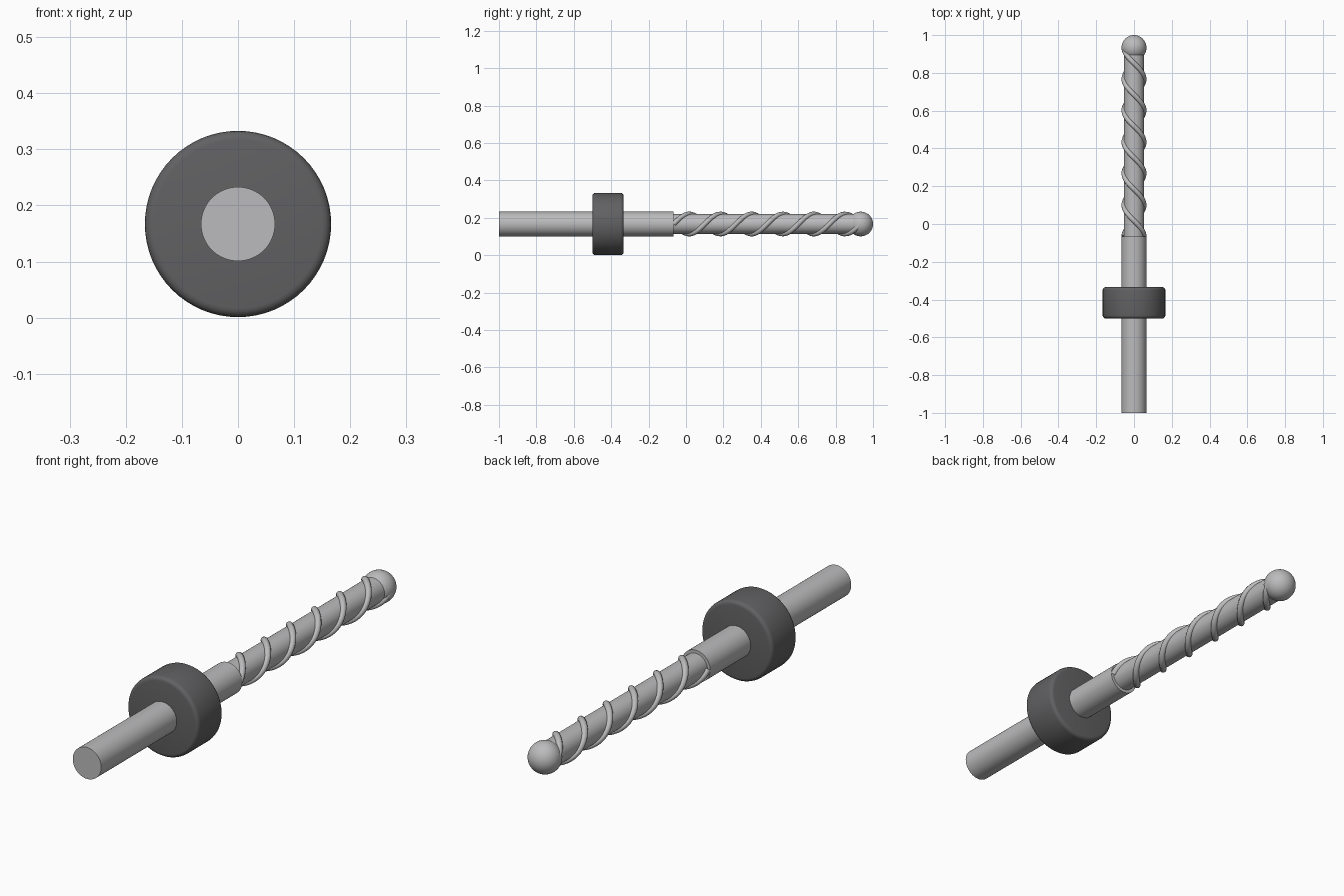
import bpy
from math import cos, sin, pi, radians
from mathutils import Vector

if "Cube" in bpy.data.objects:
    bpy.data.objects.remove(bpy.data.objects["Cube"], do_unlink=True)

AXIS_Z = 0.167      # height of the long axis
JOINT = -0.066      # where the handle meets the twisted rod
BALL_Y = 0.934


def material(name, rgb):
    mat = bpy.data.materials.new(name)
    mat.use_nodes = True
    mat.diffuse_color = (*rgb, 1)
    mat.node_tree.nodes["Principled BSDF"].inputs["Base Color"].default_value = (*rgb, 1)
    return mat


steel = material("light steel", (0.50, 0.50, 0.51))
rubber = material("dark grey rubber", (0.12, 0.12, 0.125))


def finish(obj, name, mat):
    obj.name = name
    obj.data.materials.append(mat)
    return obj


def rod(name, radius, y0, y1, mat, bevel=0):
    """Cylinder lying along y, with optionally rounded rims."""
    bpy.ops.mesh.primitive_cylinder_add(
        vertices=64, radius=radius, depth=y1 - y0,
        location=(0, (y0 + y1) / 2, AXIS_Z), rotation=(pi / 2, 0, 0))
    obj = finish(bpy.context.object, name, mat)
    if bevel:
        mod = obj.modifiers.new("rounded rims", "BEVEL")
        mod.width, mod.segments, mod.limit_method = bevel, 4, "ANGLE"
        bpy.ops.object.modifier_apply(modifier=mod.name)
    bpy.ops.object.shade_smooth_by_angle(angle=radians(40))
    return obj


# Handle, collar and inner rod
rod("handle_shaft", 0.066, -1, JOINT, steel)
rod("collar", 0.166, -0.5, -0.334, rubber, bevel=0.016)
rod("inner_rod", 0.053, JOINT - 0.02, BALL_Y, steel)

# Ball tip
bpy.ops.mesh.primitive_uv_sphere_add(
    segments=48, ring_count=24, radius=0.066,
    location=(0, BALL_Y, AXIS_Z), rotation=(pi / 2, 0, 0))
finish(bpy.context.object, "ball_tip", steel)
bpy.ops.object.shade_smooth()


# Two opposite strands wound around the inner rod
def strand(name, phase, turns=3, steps=144):
    curve = bpy.data.curves.new(name, "CURVE")
    curve.dimensions = "3D"
    curve.bevel_depth, curve.bevel_resolution = 0.0133, 3
    curve.use_fill_caps = True
    spline = curve.splines.new("POLY")
    spline.points.add(steps)
    for i, point in enumerate(spline.points):
        t = i / steps
        a = phase + turns * 2 * pi * t
        pos = Vector((0.053 * cos(a), JOINT + (BALL_Y - JOINT) * t, AXIS_Z + 0.053 * sin(a)))
        point.co = (*pos, 1)
    obj = bpy.data.objects.new(name, curve)
    bpy.context.collection.objects.link(obj)
    bpy.ops.object.select_all(action="DESELECT")
    obj.select_set(True)
    bpy.context.view_layer.objects.active = obj
    bpy.ops.object.convert(target="MESH")
    finish(bpy.context.object, name, steel)
    bpy.ops.object.shade_smooth_by_angle(angle=radians(40))


strand("spiral_strand_a", 0)
strand("spiral_strand_b", pi)
